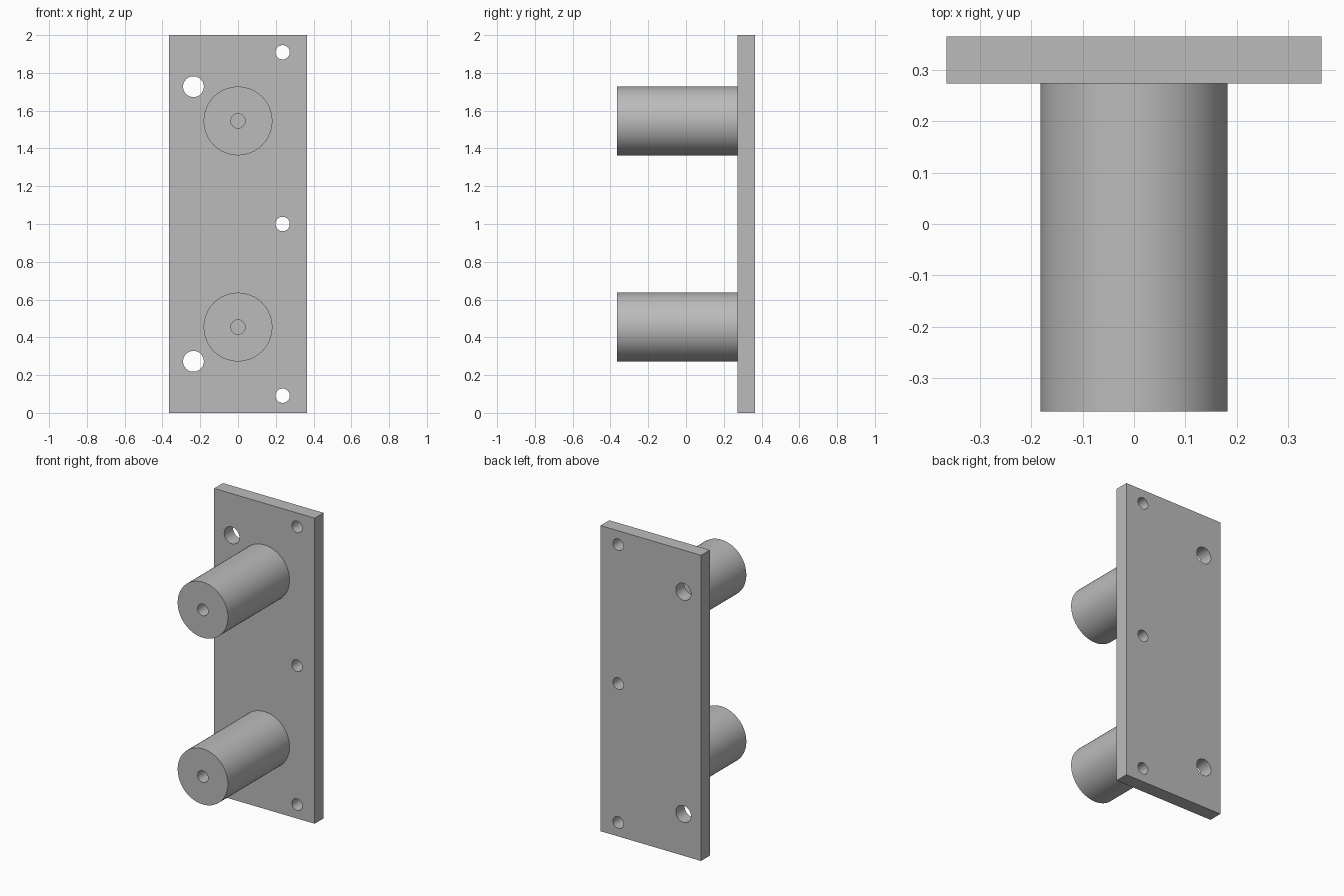
import bpy, bmesh, math
from mathutils import Matrix, Vector

cube = bpy.data.objects.get("Cube")
if cube:
    bpy.data.objects.remove(cube, do_unlink=True)

BACK, FACE, FRONT = 0.364, 0.273, -0.364   # y of plate back, plate face, post ends
HALF_WIDTH, HEIGHT = 0.364, 2.0
POST_R, BORE_R, BORE_DEPTH = 0.182, 0.038, 0.36

grey = bpy.data.materials.new("machined grey")
grey.use_nodes = True
colour = (0.5, 0.5, 0.5, 1)
grey.diffuse_color = colour
grey.node_tree.nodes["Principled BSDF"].inputs["Base Color"].default_value = colour


def make_object(name, bm):
    bmesh.ops.recalc_face_normals(bm, faces=bm.faces)
    mesh = bpy.data.meshes.new(name)
    bm.to_mesh(mesh)
    bm.free()
    mesh.materials.append(grey)
    obj = bpy.data.objects.new(name, mesh)
    bpy.context.collection.objects.link(obj)
    return obj


def smooth(obj):
    bpy.ops.object.select_all(action='DESELECT')
    obj.select_set(True)
    bpy.context.view_layer.objects.active = obj
    bpy.ops.object.shade_smooth_by_angle(angle=math.radians(30))


# Mounting plate
bm = bmesh.new()
size = Matrix.Diagonal((2 * HALF_WIDTH, BACK - FACE, HEIGHT, 1))
centre = Matrix.Translation((0, (BACK + FACE) / 2, HEIGHT / 2))
bmesh.ops.create_cube(bm, size=1, matrix=centre @ size)
plate = make_object("mounting_plate", bm)

# Through holes: two large on one edge, three small on the other
holes = [(-0.236, z, 0.055) for z in (0.273, 1.727)]
holes += [(0.236, z, 0.038) for z in (0.091, 1.0, 1.909)]
bm = bmesh.new()
for x, z, radius in holes:
    place = Matrix.Translation((x, (BACK + FACE) / 2, z)) @ Matrix.Rotation(math.pi / 2, 4, 'X')
    bmesh.ops.create_cone(bm, cap_ends=True, segments=48, radius1=radius,
                          radius2=radius, depth=0.3, matrix=place)
cutter = make_object("hole_cutter", bm)
cutter.hide_render = True

cut = plate.modifiers.new("holes", 'BOOLEAN')
cut.operation, cut.solver, cut.object = 'DIFFERENCE', 'EXACT', cutter
bpy.context.view_layer.objects.active = plate
bpy.ops.object.modifier_apply(modifier=cut.name)
bpy.data.objects.remove(cutter, do_unlink=True)
smooth(plate)


# Round posts, each turned from a profile with a blind bore in its end
def make_post(name, z):
    bore_end = FRONT + BORE_DEPTH
    profile = [(0, FACE), (POST_R, FACE), (POST_R, FRONT),
               (BORE_R, FRONT), (BORE_R, bore_end), (0, bore_end)]
    bm = bmesh.new()
    verts = [bm.verts.new((r, y, z)) for r, y in profile]
    edges = [bm.edges.new(pair) for pair in zip(verts, verts[1:])]
    bmesh.ops.spin(bm, geom=verts + edges, cent=(0, 0, z), axis=(0, 1, 0),
                   angle=math.tau, steps=64)
    bmesh.ops.remove_doubles(bm, verts=bm.verts, dist=0.0001)
    smooth(make_object(name, bm))


make_post("lower_post", 0.4545)
make_post("upper_post", 1.5455)
